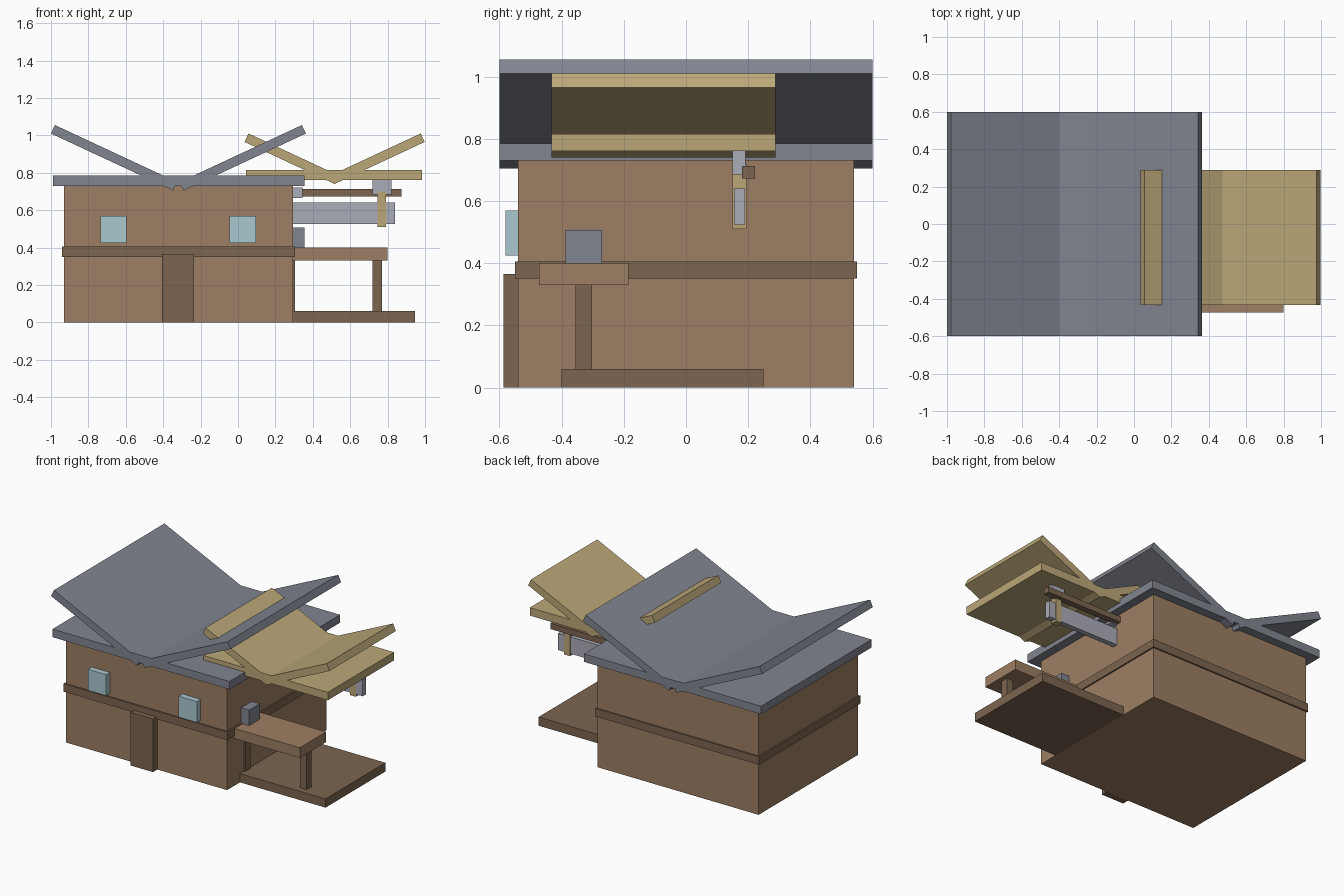
import bpy
from math import radians, sin, cos

if "Cube" in bpy.data.objects:
    bpy.data.objects.remove(bpy.data.objects["Cube"])


def material(name, rgb):
    m = bpy.data.materials.new(name)
    m.diffuse_color = (*rgb, 1)
    m.use_nodes = True
    m.node_tree.nodes["Principled BSDF"].inputs["Base Color"].default_value = m.diffuse_color
    return m


WALL = material("wall_brown", (0.34, 0.21, 0.125))
WOOD = material("dark_wood", (0.20, 0.13, 0.08))
ROOF = material("slate", (0.22, 0.235, 0.28))
TAN = material("tan", (0.50, 0.39, 0.19))
GLASS = material("glass", (0.40, 0.58, 0.63))
METAL = material("pale_metal", (0.41, 0.42, 0.48))


def box(name, mat, x, y, z):
    """Axis-aligned box from (min, max) pairs."""
    bpy.ops.mesh.primitive_cube_add(size=1)
    ob = bpy.context.object
    ob.name = name
    ob.location = [(a + b) / 2 for a, b in (x, y, z)]
    ob.scale = [b - a for a, b in (x, y, z)]
    ob.data.materials.append(mat)
    return ob


def butterfly_roof(name, mat, x, y, slab_x, slab_z, low, high):
    """Flat slab with two tilted planes rising outwards in a V."""
    box(name + "_slab", mat, slab_x, y, slab_z)
    a, t = radians(25), 0.05
    length = (high - low - t * cos(a)) / sin(a)
    half = (length * cos(a) + t * sin(a)) / 2
    for side, cx, s in (("left", x[0] + half, 1), ("right", x[1] - half, -1)):
        ob = box(f"{name}_{side}_plane", mat, (-length / 2, length / 2), y, (-t / 2, t / 2))
        ob.location.x, ob.location.z = cx, (low + high) / 2
        ob.rotation_euler.y = a * s


# House body with trim band
box("house_body", WALL, (-0.93, 0.295), (-0.54, 0.54), (0, 0.735))
box("trim_band", WOOD, (-0.94, 0.305), (-0.55, 0.55), (0.35, 0.405))

# Door and windows
box("door", WOOD, (-0.405, -0.235), (-0.587, -0.53), (0, 0.365))
for i, x in enumerate((-0.735, -0.045)):
    box(f"window_{i + 1}", GLASS, (x, x + 0.14), (-0.58, -0.53), (0.425, 0.57))

# Main and side roofs
butterfly_roof("main_roof", ROOF, (-1.0, 0.363), (-0.6, 0.6),
               (-0.99, 0.355), (0.73, 0.785), 0.705, 1.055)
butterfly_roof("side_roof", TAN, (0.035, 0.998), (-0.432, 0.288),
               (0.042, 0.985), (0.76, 0.815), 0.74, 1.01)

# Ground deck and raised balcony on posts
box("ground_deck", WOOD, (0.27, 0.945), (-0.40, 0.25), (0, 0.06))
box("balcony", WALL, (0.225, 0.80), (-0.472, -0.185), (0.33, 0.40))
for i, x in enumerate((0.255, 0.72)):
    box(f"balcony_post_{i + 1}", WOOD, (x, x + 0.05), (-0.355, -0.302), (0.05, 0.34))
box("balcony_chest", ROOF, (0.25, 0.355), (-0.387, -0.27), (0.40, 0.507))

# Hoist arm beneath the side roof
box("sign_board", METAL, (0.27, 0.84), (0.154, 0.19), (0.525, 0.64))
box("hanger", TAN, (0.745, 0.79), (0.15, 0.195), (0.51, 0.70))
box("hanger_cap", METAL, (0.72, 0.82), (0.15, 0.192), (0.685, 0.762))
box("wall_bracket", METAL, (0.25, 0.345), (0.15, 0.195), (0.665, 0.72))
box("support_beam", WOOD, (0.28, 0.875), (0.18, 0.222), (0.672, 0.712))
